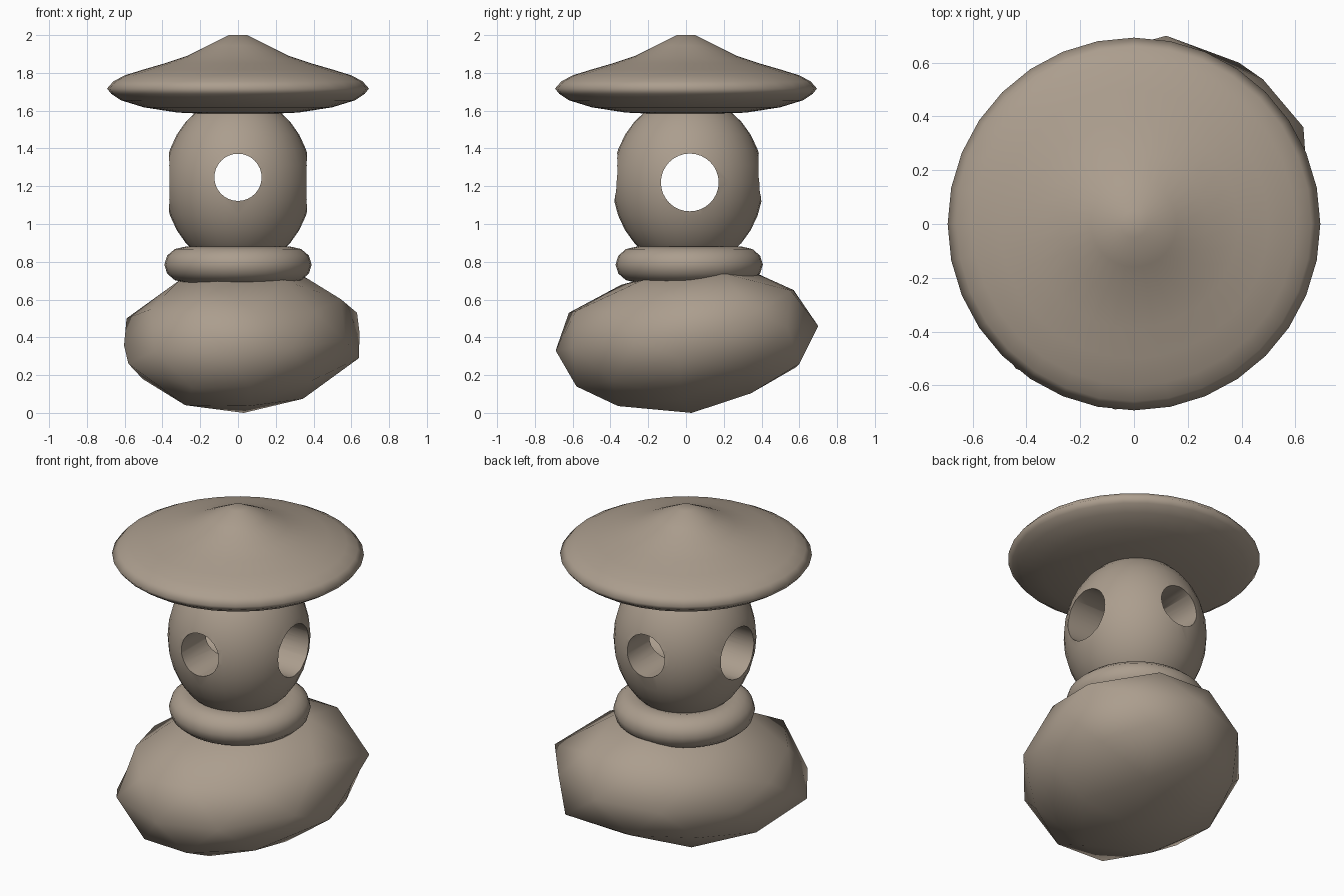
import bpy, bmesh, math
from mathutils import Vector, Matrix

if "Cube" in bpy.data.objects:
    bpy.data.objects.remove(bpy.data.objects["Cube"])

stone = bpy.data.materials.new("warm_grey_stone")
stone.diffuse_color = (0.41, 0.34, 0.27, 1)
stone.use_nodes = True
stone.node_tree.nodes["Principled BSDF"].inputs["Base Color"].default_value = stone.diffuse_color


def add_object(name, bm):
    bmesh.ops.recalc_face_normals(bm, faces=bm.faces[:])
    for f in bm.faces:
        f.smooth = True
    me = bpy.data.meshes.new(name)
    bm.to_mesh(me)
    bm.free()
    me.materials.append(stone)
    ob = bpy.data.objects.new(name, me)
    bpy.context.collection.objects.link(ob)
    return ob


def lathe(name, profile, centre=(0, 0), segments=32, closed=False):
    """Spin an (r, z) profile around the vertical axis."""
    bm = bmesh.new()
    vs = [bm.verts.new((r, 0, z)) for r, z in profile]
    es = [bm.edges.new(p) for p in zip(vs, vs[1:])]
    if closed:
        es.append(bm.edges.new((vs[-1], vs[0])))
    bmesh.ops.spin(bm, geom=vs + es, axis=(0, 0, 1), cent=(0, 0, 0),
                   angle=2 * math.pi, steps=segments, use_merge=True)
    bmesh.ops.remove_doubles(bm, verts=bm.verts[:], dist=1e-5)
    bmesh.ops.translate(bm, verts=bm.verts[:], vec=(*centre, 0))
    return add_object(name, bm)


# Base boulder: coarse sphere, stretched diagonally, leaning, with chipped corners
bm = bmesh.new()
bmesh.ops.create_icosphere(bm, subdivisions=2, radius=1)
shape = (Matrix.Translation((0.02, 0, 0.39))
         @ Matrix.Rotation(math.radians(67), 4, 'Z')
         @ Matrix.Diagonal((0.72, 0.61, 0.38, 1))
         @ Matrix.Rotation(math.radians(-38.5), 4, 'Z'))
for v in bm.verts:
    v.co = shape @ v.co.normalized()
    v.co.z += 0.09 * v.co.y + 0.03 * v.co.x
corners = [(0.12, 0.70, 0.46), (-0.07, -0.69, 0.33), (0.03, 0.03, 0.0),
           (0.39, 0.60, 0.26), (0.63, 0.36, 0.53), (0.64, -0.04, 0.29),
           (-0.59, 0.04, 0.50), (-0.58, -0.33, 0.26), (-0.22, -0.62, 0.53),
           (0.06, -0.58, 0.14), (-0.06, 0.57, 0.65)]
for c in map(Vector, corners):
    min(bm.verts, key=lambda v: (v.co - c).length).co = c
add_object("base_boulder", bm)

# Rounded collar between boulder and lamp
ring = [(0.28 + 0.11 * math.cos(a), 0.785 + 0.095 * math.sin(a))
        for a in (i * math.pi / 6 for i in range(12))]
lathe("collar_ring", ring, (0, 0.017), closed=True)

# Lamp body: egg-shaped sphere with two crossing round windows
bm = bmesh.new()
bmesh.ops.create_uvsphere(bm, u_segments=32, v_segments=16, radius=1)
bmesh.ops.transform(bm, verts=bm.verts[:], matrix=Matrix.Translation(
    (0, 0.01, 1.22)) @ Matrix.Diagonal((0.39, 0.40, 0.455, 1)))
body = add_object("lamp_body", bm)


def window_cutter(name, radius, centre, axis):
    bm = bmesh.new()
    bmesh.ops.create_cone(bm, cap_ends=True, segments=32, radius1=radius,
                          radius2=radius, depth=1.4,
                          matrix=Matrix.Translation(centre)
                          @ Matrix.Rotation(math.pi / 2, 4, axis))
    ob = add_object(name, bm)
    ob.hide_render = True
    mod = body.modifiers.new(name, 'BOOLEAN')
    mod.operation, mod.object, mod.solver = 'DIFFERENCE', ob, 'EXACT'
    return ob


cutters = [window_cutter("front_window_cutter", 0.125, (0, 0, 1.247), 'X'),
           window_cutter("side_window_cutter", 0.153, (0, 0.02, 1.22), 'Y')]

bpy.context.view_layer.update()
cut = bpy.data.meshes.new_from_object(
    body.evaluated_get(bpy.context.evaluated_depsgraph_get()))
body.modifiers.clear()
body.data = cut
for c in cutters:
    bpy.data.objects.remove(c)

# Wide umbrella roof
lathe("roof", [(0, 2.0), (0.05, 2.0), (0.16, 1.945), (0.27, 1.89),
               (0.39, 1.85), (0.50, 1.818), (0.60, 1.787), (0.66, 1.755),
               (0.693, 1.717), (0.67, 1.688), (0.62, 1.655), (0.50, 1.618),
               (0.32, 1.59), (0.15, 1.582), (0, 1.58)])

# Keep the window rims crisp
bpy.ops.object.select_all(action='DESELECT')
body.select_set(True)
bpy.context.view_layer.objects.active = body
bpy.ops.object.shade_smooth_by_angle(angle=math.radians(40))
